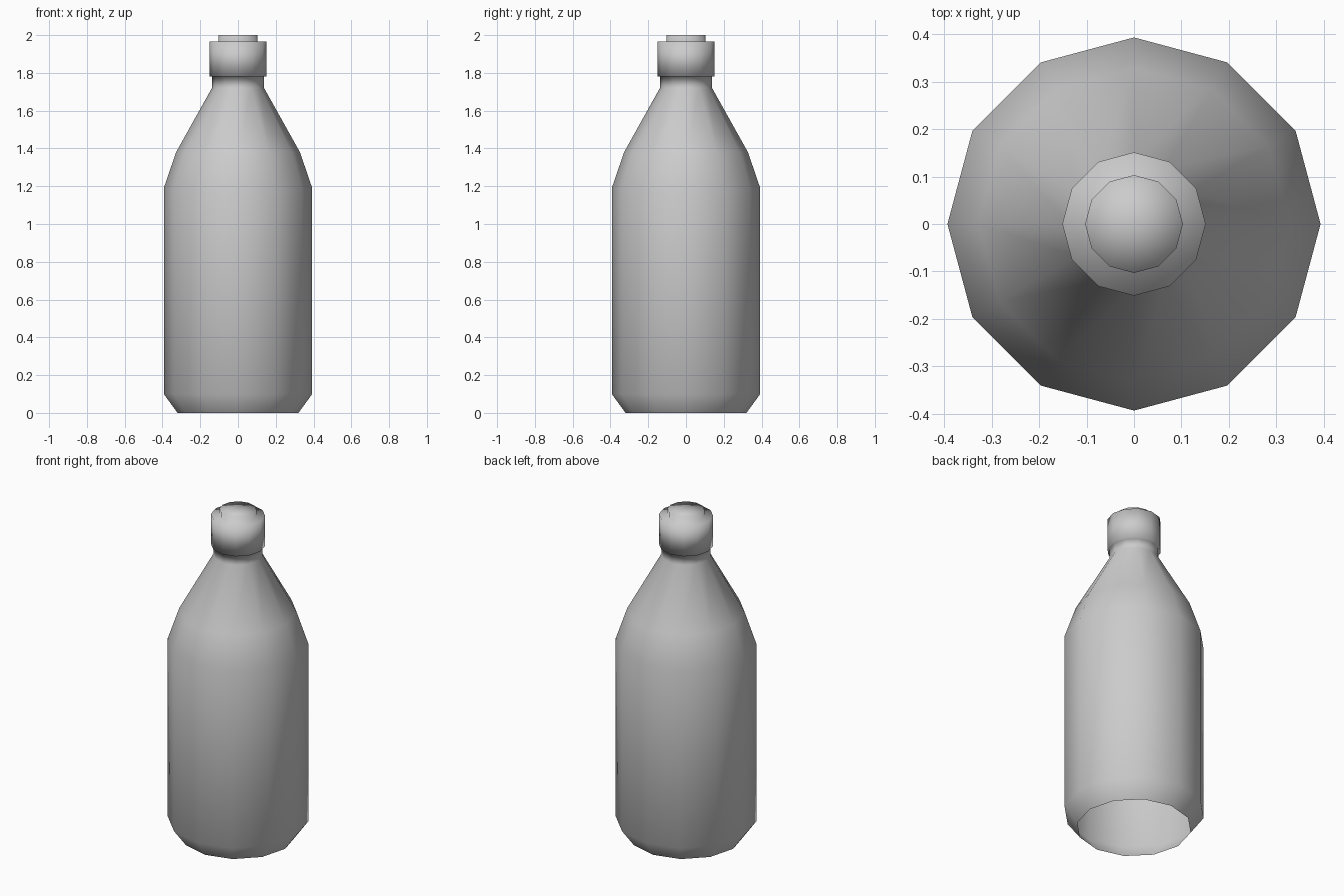
import bpy
import bmesh
from math import cos, sin, tau

default = bpy.data.objects.get("Cube")
if default:
    bpy.data.objects.remove(default, do_unlink=True)

SIDES = 12

# One plain grey material
grey = bpy.data.materials.new("plain grey")
grey.use_nodes = True
colour = (0.6, 0.6, 0.6, 1)
grey.diffuse_color = colour
grey.node_tree.nodes["Principled BSDF"].inputs["Base Color"].default_value = colour


def lathe(name, profile):
    """Spin a (radius, height) profile, open at the base and closed on top."""
    bm = bmesh.new()
    rings = [[bm.verts.new((r * cos(tau * i / SIDES), r * sin(tau * i / SIDES), z))
              for i in range(SIDES)] for r, z in profile]
    for low, high in zip(rings, rings[1:]):
        for i in range(SIDES):
            j = (i + 1) % SIDES
            bm.faces.new((low[i], low[j], high[j], high[i]))
    # Fan closing the top
    centre = bm.verts.new((0, 0, profile[-1][1]))
    for i in range(SIDES):
        bm.faces.new((rings[-1][i], rings[-1][(i + 1) % SIDES], centre))
    for face in bm.faces:
        face.smooth = True
    mesh = bpy.data.meshes.new(name)
    bm.to_mesh(mesh)
    bm.free()
    mesh.materials.append(grey)
    obj = bpy.data.objects.new(name, mesh)
    bpy.context.collection.objects.link(obj)
    return obj


# Base chamfer, straight wall, shoulder, neck, cap collar and cap button
lathe("bottle", [
    (0.32, 0), (0.393, 0.1), (0.393, 1.19), (0.328, 1.38),
    (0.138, 1.72), (0.138, 1.78), (0.151, 1.78),
    (0.151, 1.965), (0.103, 1.965), (0.103, 2.0),
])
